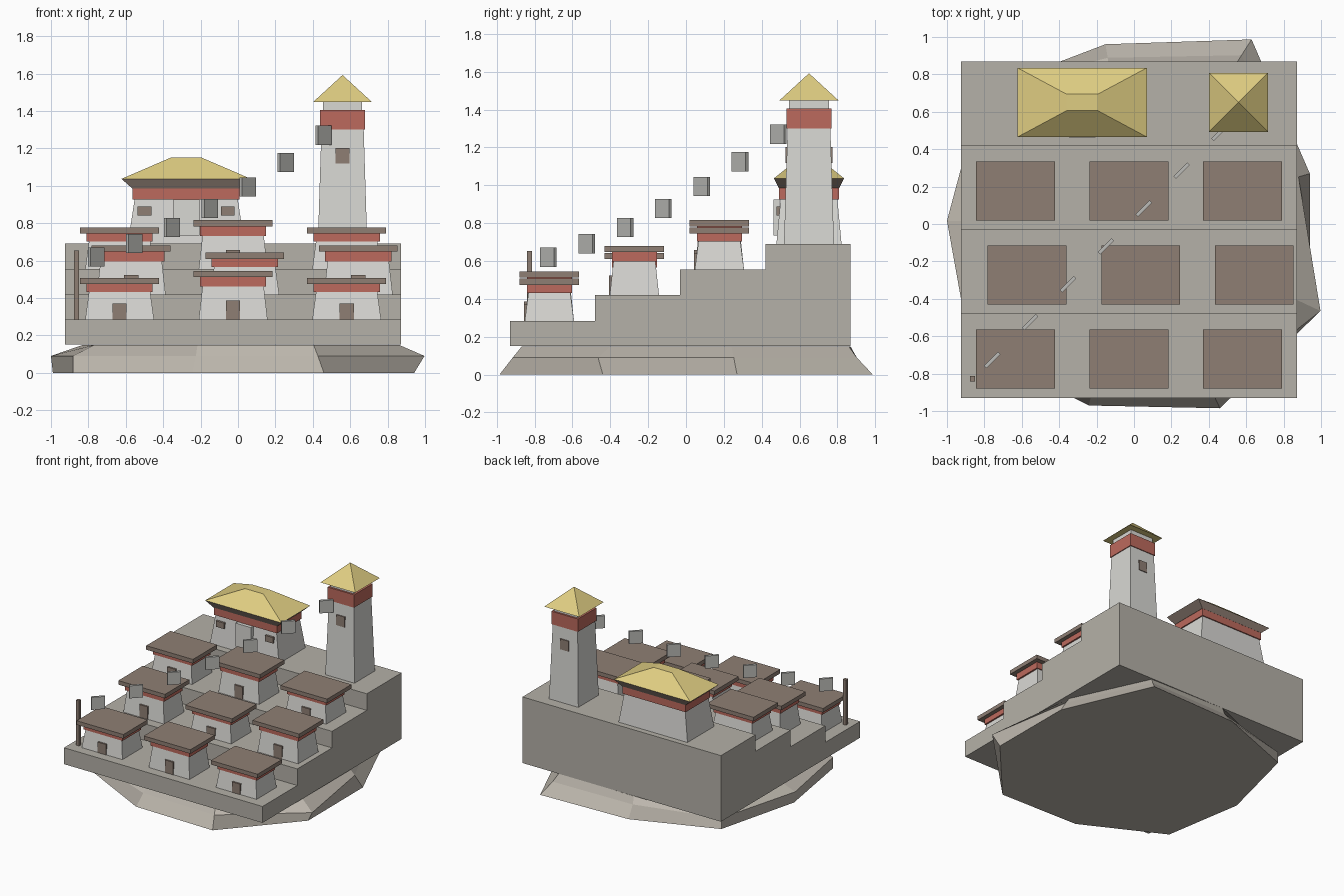
import bpy, bmesh
from math import cos, sin, radians
from mathutils import Matrix

if "Cube" in bpy.data.objects:
    bpy.data.objects.remove(bpy.data.objects["Cube"])


def material(name, *srgb):
    col = [((c / 255 + 0.055) / 1.055) ** 2.4 for c in srgb] + [1]
    m = bpy.data.materials.new(name)
    m.use_nodes = True
    m.diffuse_color = col
    m.node_tree.nodes["Principled BSDF"].inputs["Base Color"].default_value = col
    return m


WALL = material("whitewash", 217, 216, 212)
STONE = material("terrace stone", 181, 177, 168)
ROCK = material("pale rock", 188, 182, 172)
RED = material("red frieze", 188, 106, 93)
GOLD = material("gold roof", 223, 205, 130)
BROWN = material("brown timber", 143, 127, 116)
CLOTH = material("grey cloth", 187, 187, 183)


def finish(bm, name, mat):
    bmesh.ops.recalc_face_normals(bm, faces=bm.faces)
    me = bpy.data.meshes.new(name)
    bm.to_mesh(me)
    bm.free()
    me.materials.append(mat)
    ob = bpy.data.objects.new(name, me)
    bpy.context.collection.objects.link(ob)
    return ob


def loft(name, rings, mat):
    """Bridge rings of points and cap both ends."""
    bm = bmesh.new()
    loops = [[bm.verts.new(p) for p in ring] for ring in rings]
    n = len(loops[0])
    for a, b in zip(loops, loops[1:]):
        for i in range(n):
            j = (i + 1) % n
            bm.faces.new((a[i], a[j], b[j], b[i]))
    bm.faces.new(loops[0])
    bm.faces.new(loops[-1])
    bmesh.ops.remove_doubles(bm, verts=bm.verts, dist=1e-5)
    return finish(bm, name, mat)


def frustum(name, x, y, z0, z1, low, high, mat):
    """Four-sided block with half sizes low at z0 and high at z1."""
    corners = ((-1, -1), (1, -1), (1, 1), (-1, 1))
    return loft(name, [[(x + sx * h[0], y + sy * h[1], z) for sx, sy in corners]
                       for z, h in ((z0, low), (z1, high))], mat)


def box(name, x, y, z0, z1, hx, hy, mat):
    return frustum(name, x, y, z0, z1, (hx, hy), (hx, hy), mat)


# Faceted rock base: radii of the low, middle and top rings
angles = (16, 57.5, 99, 139, 179, 216, 256, 295, 335)
radii = ((0, (.978, 1.17, .973, 1.08, .99, 1.09, 1.0, 1.087, 1.04)),
         (.09, (.915, 1.07, .9, 1.08, 1.0, 1.09, .93, 1.01, 1.1)),
         (.149, (.87, 1.02, .88, .95, .83, .95, .895, .957, .95)))
loft("rock_base", [[(r * cos(radians(a)), r * sin(radians(a)), z)
                    for a, r in zip(angles, rs)] for z, rs in radii], ROCK)

# Stepped terraces from one profile
STEP, RISE, FRONT, BASE = .4493, .1355, -.929, .284
top = [BASE + RISE * i for i in range(4)]
profile = [(FRONT, .15)]
for i, z in enumerate(top):
    profile += [(FRONT + STEP * i, z), (FRONT + STEP * (i + 1), z)]
profile.append((FRONT + STEP * 4, .15))
loft("terraces", [[(x, y, z) for y, z in profile] for x in (-.924, .872)], STONE)


def house(tag, x, y, z, h):
    band = z + h * .775
    frustum("house_walls_" + tag, x, y, z, band, (.184, .13), (.164, .111), WALL)
    box("house_frieze_" + tag, x, y, band, z + h, .177, .119, RED)
    box("house_roof_" + tag, x, y, z + h, z + h + .033, .211, .157, BROWN)
    box("house_door_" + tag, x, y - .126, z, z + h * .45, .038, .007, BROWN)


# Three rows of houses, alternating in height
for row in range(3):
    for col in range(3):
        house(f"{row + 1}_{col + 1}", -.633 + .607 * col + .062 * (row % 2),
              -.722 + STEP * row, top[row], .228 if (row + col) % 2 else .19)

# Palace
PX, PY, Z = -.277, .65, top[3]
frustum("palace_walls", PX, PY, Z, .926, (.312, .172), (.276, .15), WALL)
box("palace_frieze", PX, PY, .926, .985, .286, .159, RED)
frustum("palace_eave", PX, PY, .985, 1.037, (.288, .16), (.346, .185), BROWN)
frustum("palace_roof", PX, PY, 1.037, 1.15, (.346, .185), (.083, .044), GOLD)
box("palace_hanging", PX, .478, .735, .926, .07, .015, WALL)
for side in (-1, 1):
    box("palace_window", PX + side * .222, .491, .84, .888, .037, .012, BROWN)

# Watchtower
TX = .559
frustum("tower_walls", TX, PY, Z, 1.30, (.132, .132), (.113, .113), WALL)
box("tower_frieze", TX, PY, 1.30, 1.405, .12, .12, RED)
box("tower_neck", TX, PY, 1.405, 1.447, .105, .105, WALL)
frustum("tower_roof", TX, PY, 1.447, 1.592, (.158, .158), (0, 0), GOLD)
for side in (-1, 1):
    box("tower_window", TX, PY + side * .119, 1.118, 1.203, .038, .006, BROWN)

# Flag pole and the line of flags rising from it to the tower
box("flag_pole", -.864, -.827, BASE, .653, .014, .014, BROWN)
for i in range(7):
    z = .62 + .0633 * i + .0075 * i * i
    flag = box(f"flag_{i + 1}", 0, 0, -.051, .051, .052, .01, CLOTH)
    flag.data.transform(Matrix.Translation((-.758 + .2025 * i, -.727 + .2025 * i, z))
                        @ Matrix.Rotation(radians(45), 4, 'Z'))
